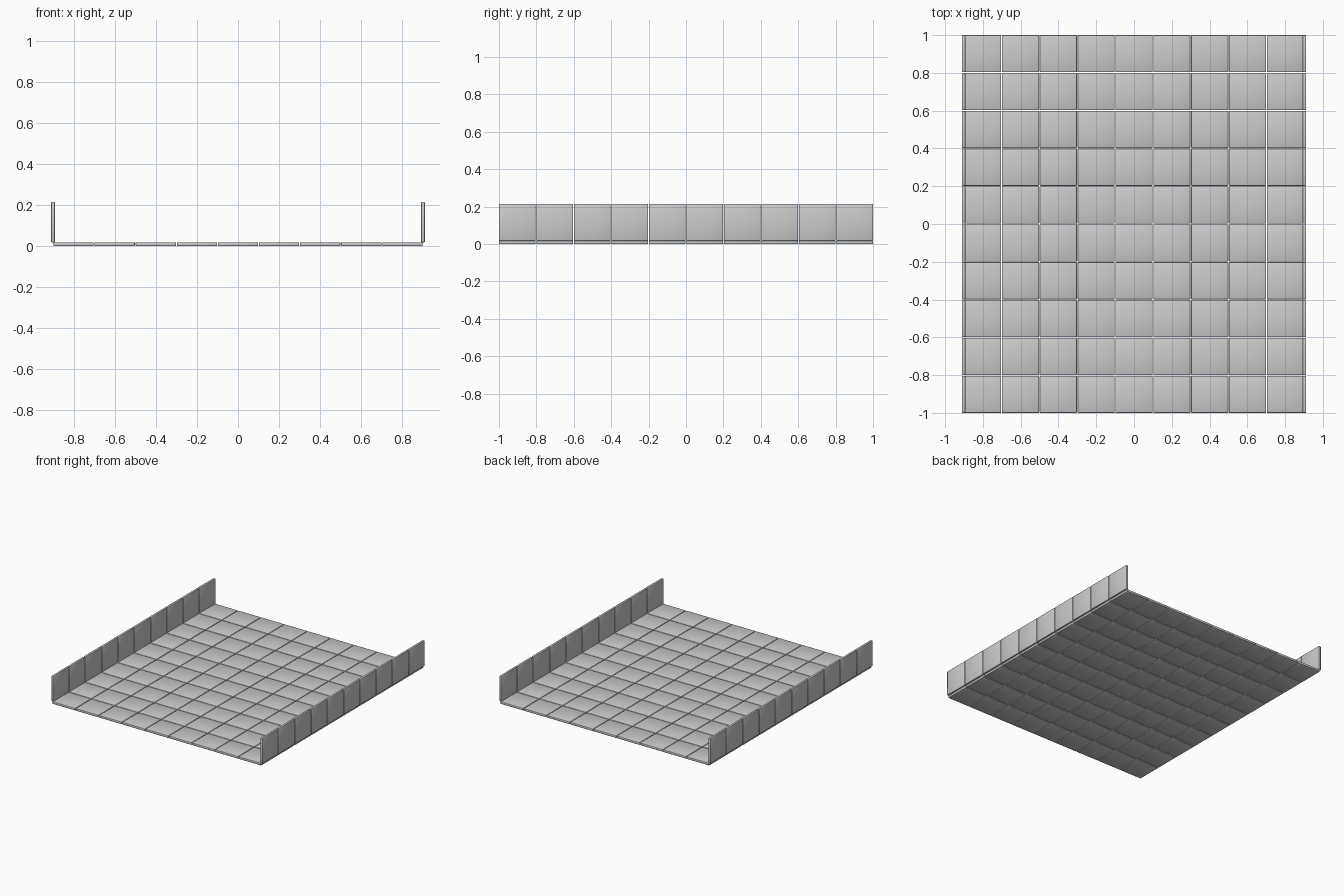
import bpy
import bmesh
from math import pi

cube = bpy.data.objects.get("Cube")
if cube:
    bpy.data.objects.remove(cube, do_unlink=True)

COLUMNS, ROWS = 9, 10
GAP = 0.004
PITCH = (2 + GAP) / ROWS
SIDE = PITCH - GAP
THICK = 0.018
WALL_X = 0.902


def make_tile_mesh():
    """Thin square slab with softened edges, shared by every panel."""
    bm = bmesh.new()
    bmesh.ops.create_cube(bm, size=1)
    bmesh.ops.scale(bm, vec=(SIDE, SIDE, THICK), verts=bm.verts)
    bmesh.ops.bevel(bm, geom=bm.edges[:], offset=0.003, segments=2,
                    profile=0.5, affect='EDGES')
    for face in bm.faces:
        face.smooth = True
    mesh = bpy.data.meshes.new("tile")
    bm.to_mesh(mesh)
    bm.free()
    return mesh


def place(name, mesh, location, tilt=0):
    ob = bpy.data.objects.new(name, mesh)
    ob.location = location
    ob.rotation_euler.y = tilt
    bpy.context.collection.objects.link(ob)


tile = make_tile_mesh()
for row in range(ROWS):
    y = (row - (ROWS - 1) / 2) * PITCH

    # Floor tiles
    for col in range(COLUMNS):
        x = (col - (COLUMNS - 1) / 2) * PITCH
        place(f"floor_tile_{row}_{col}", tile, (x, y, THICK / 2))

    # Upright panels along both sides
    for side, sign in (("left", 1), ("right", -1)):
        place(f"{side}_wall_panel_{row}", tile,
              (sign * WALL_X, y, THICK + SIDE / 2), sign * pi / 2)
